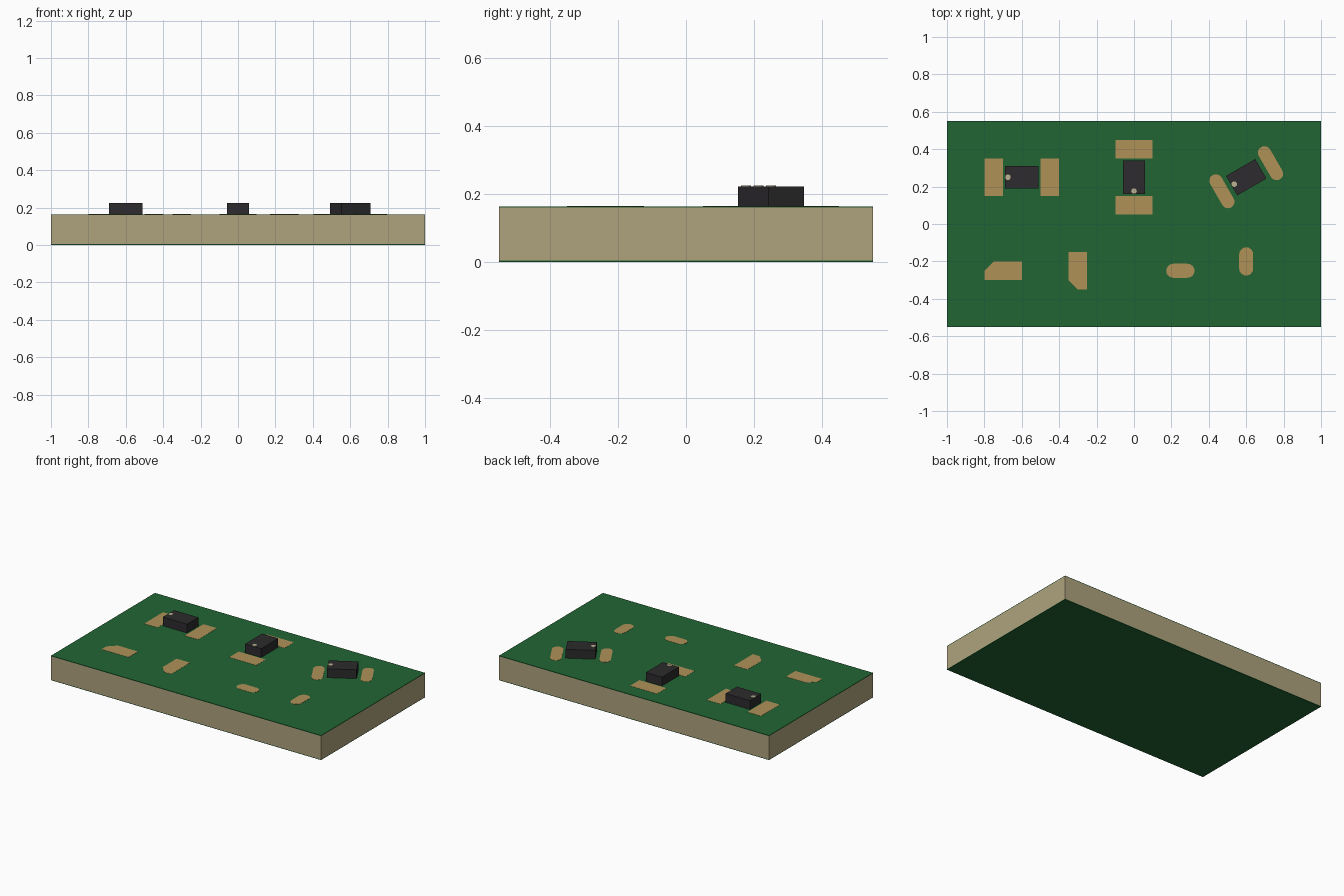
import bpy
import bmesh
from math import radians, sin, cos, pi
from mathutils import Matrix, Vector

cube = bpy.data.objects.get("Cube")
if cube:
    bpy.data.objects.remove(cube, do_unlink=True)


def material(name, rgb):
    m = bpy.data.materials.new(name)
    m.use_nodes = True
    m.diffuse_color = (*rgb, 1)
    m.node_tree.nodes["Principled BSDF"].inputs["Base Color"].default_value = (*rgb, 1)
    return m


GREEN = material("solder mask green", (0.015, 0.13, 0.034))
TAN = material("substrate tan", (0.43, 0.365, 0.205))
GOLD = material("pad gold", (0.43, 0.285, 0.095))
BLACK = material("chip black", (0.026, 0.024, 0.026))
CREAM = material("marker cream", (0.5, 0.45, 0.29))


def prism(name, outline, z0, z1, mat, centre=(0, 0), turn=0):
    """Extrude a flat outline from z0 to z1, then turn and place it."""
    bm = bmesh.new()
    face = bm.faces.new([bm.verts.new((x, y, 0)) for x, y in outline])
    top = bmesh.ops.extrude_face_region(bm, geom=[face])["geom"]
    verts = [v for v in top if isinstance(v, bmesh.types.BMVert)]
    bmesh.ops.translate(bm, verts=verts, vec=(0, 0, z1 - z0))
    bmesh.ops.recalc_face_normals(bm, faces=bm.faces)
    mesh = bpy.data.meshes.new(name)
    bm.to_mesh(mesh)
    bm.free()
    mesh.materials.append(mat)
    ob = bpy.data.objects.new(name, mesh)
    bpy.context.collection.objects.link(ob)
    ob.location = (*centre, z0)
    ob.rotation_euler.z = radians(turn)
    return ob


def rect(w, h):
    return [(-w / 2, -h / 2), (w / 2, -h / 2), (w / 2, h / 2), (-w / 2, h / 2)]


def cut_rect(w, h, c):
    # rectangle with its upper left corner cut off
    return rect(w, h)[:3] + [(c - w / 2, h / 2), (-w / 2, h / 2 - c)]


def pill(length, width, steps=8):
    r, half = width / 2, (length - width) / 2
    pts = []
    for side in (1, -1):
        for i in range(steps + 1):
            a = -pi / 2 + pi * i / steps
            pts.append((side * (half + r * cos(a)), side * r * sin(a)))
    return pts


def disc(r, n=16):
    return [(r * cos(2 * pi * i / n), r * sin(2 * pi * i / n)) for i in range(n)]


# Board: substrate between two thin mask layers
TOP = 0.164
SKIN = 0.004
board = rect(2, 1.1)
prism("bottom_mask", board, 0, SKIN, GREEN)
prism("substrate", board, SKIN, TOP - SKIN, TAN)
prism("top_mask", board, TOP - SKIN, TOP, GREEN)


def pad(name, outline, centre, turn=0):
    prism(name, outline, TOP - 0.001, TOP + 0.001, GOLD, centre, turn)


# Chips, each with two pads and a marker dot
CHIP_TOP = 0.223
chips = [
    ("left", (-0.6, 0.25), 0, rect(0.2, 0.1)),
    ("middle", (0, 0.25), 90, rect(0.2, 0.1)),
    ("right", (0.6, 0.25), 30, pill(0.2, 0.07)),
]
for label, centre, turn, pad_shape in chips:
    spin = Matrix.Rotation(radians(turn), 2)

    def along(d):
        return Vector(centre) + spin @ Vector((d, 0))

    prism(label + "_chip", rect(0.18, 0.12), TOP, CHIP_TOP, BLACK, centre, turn)
    prism(label + "_chip_dot", disc(0.015), CHIP_TOP, CHIP_TOP + 0.002, CREAM, along(-0.074), turn)
    for end, d in (("first", -0.15), ("second", 0.15)):
        pad(f"{label}_chip_{end}_pad", pad_shape, along(d), turn + 90)

# Loose pads along the front
pad("cut_corner_pad_flat", cut_rect(0.2, 0.1, 0.05), (-0.7, -0.25))
pad("cut_corner_pad_upright", cut_rect(0.2, 0.1, 0.05), (-0.3, -0.25), 90)
pad("rounded_pad_flat", pill(0.152, 0.075), (0.248, -0.25))
pad("rounded_pad_upright", pill(0.152, 0.075), (0.6, -0.2), 90)
